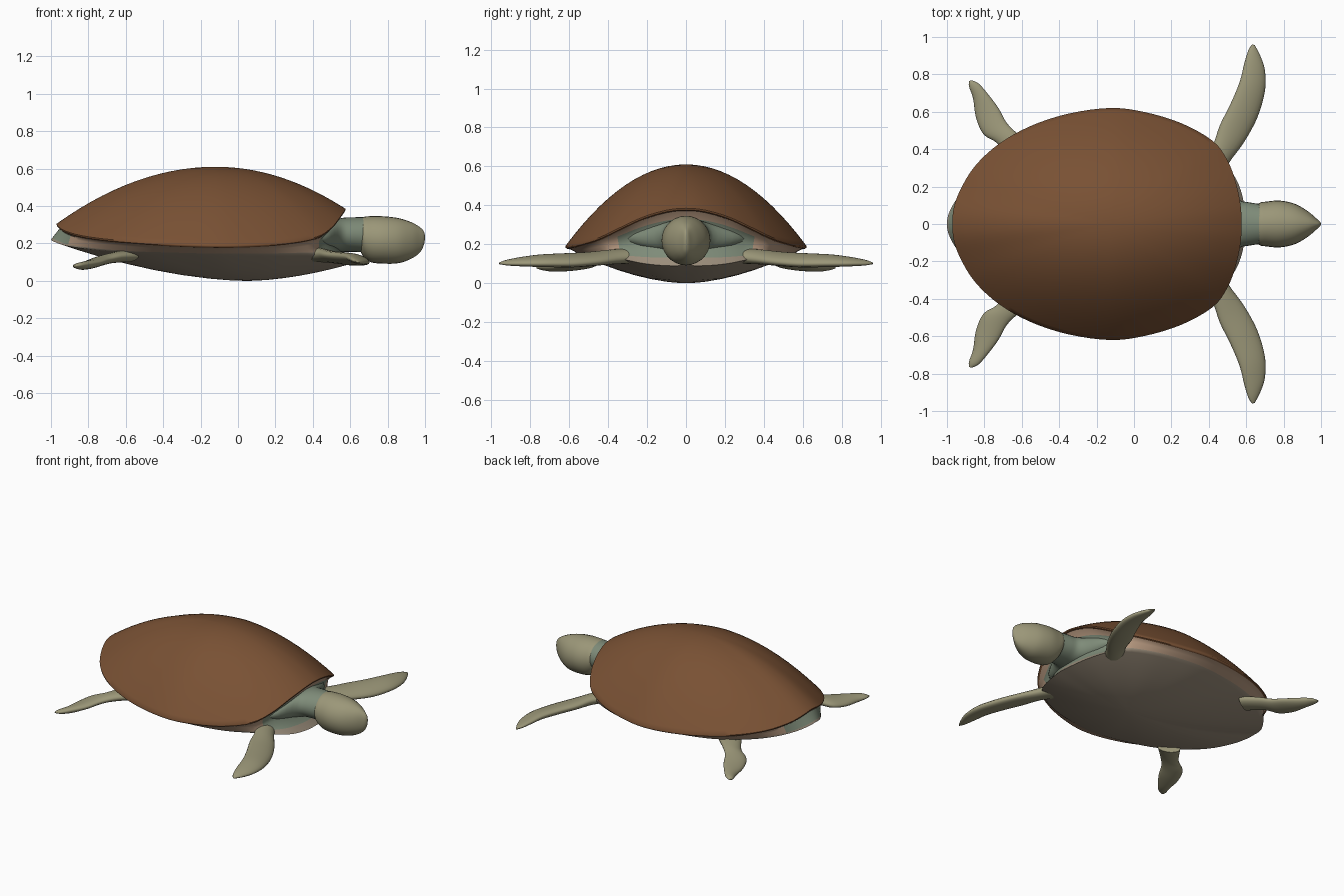
import bpy, bmesh, math
from mathutils import Vector

if "Cube" in bpy.data.objects:
    bpy.data.objects.remove(bpy.data.objects["Cube"])


def material(name, rgb):
    m = bpy.data.materials.new(name)
    m.diffuse_color = (*rgb, 1)
    m.use_nodes = True
    m.node_tree.nodes["Principled BSDF"].inputs["Base Color"].default_value = m.diffuse_color
    return m


BROWN = material("shell brown", (0.19, 0.082, 0.034))
CREAM = material("cream", (0.46, 0.31, 0.21))
TAUPE = material("belly", (0.33, 0.27, 0.20))
GREEN = material("grey green", (0.21, 0.26, 0.19))
OLIVE = material("olive skin", (0.33, 0.31, 0.19))


def loft(name, rings, mats, pick=None, angle=50):
    """Skin a list of closed rings; pick(ring, centre) gives the material slot."""
    bm = bmesh.new()
    vs = [[bm.verts.new(p) for p in r] for r in rings]
    n = len(rings[0])
    for k in range(len(rings) - 1):
        for i in range(n):
            j = (i + 1) % n
            f = bm.faces.new((vs[k][i], vs[k][j], vs[k + 1][j], vs[k + 1][i]))
            if pick:
                f.material_index = pick(k, f.calc_center_median())
    for r in (vs[0], vs[-1]):
        f = bm.faces.new(r)
        if pick:
            f.material_index = pick(0 if r is vs[0] else len(rings), f.calc_center_median())
    bmesh.ops.recalc_face_normals(bm, faces=bm.faces)
    me = bpy.data.meshes.new(name)
    bm.to_mesh(me)
    bm.free()
    for m in mats:
        me.materials.append(m)
    ob = bpy.data.objects.new(name, me)
    bpy.context.collection.objects.link(ob)
    bpy.ops.object.select_all(action='DESELECT')
    ob.select_set(True)
    bpy.context.view_layer.objects.active = ob
    bpy.ops.object.shade_smooth_by_angle(angle=math.radians(angle))
    return ob


def spline(pts, steps, closed):
    """Catmull-Rom through tuples of any length."""
    n, out = len(pts), []
    get = (lambda i: pts[i % n]) if closed else (lambda i: pts[max(0, min(n - 1, i))])
    for i in range(n if closed else n - 1):
        a, b, c, d = (get(i + k) for k in (-1, 0, 1, 2))
        for s in range(steps):
            t = s / steps
            out.append(tuple(0.5 * (2 * q + (r - p) * t + (2 * p - 5 * q + 4 * r - u) * t * t
                                    + (3 * q - p - 3 * r + u) * t ** 3)
                             for p, q, r, u in zip(a, b, c, d)))
    return out if closed else out + [tuple(pts[-1])]


def outline(half):
    full = half + [(x, -y, z) for x, y, z in half[-2:0:-1]]
    return [Vector(p) for p in spline(full, 4, True)]


# Outlines: shell rim and belly edge (nose to tail, one half)
rim = outline([(.575, 0, .385), (.57, .1, .375), (.545, .22, .34), (.5, .34, .285),
               (.42, .445, .235), (.25, .54, .205), (.05, .6, .192), (-.13, .62, .19),
               (-.35, .59, .197), (-.55, .525, .21), (-.72, .43, .225), (-.85, .31, .245),
               (-.93, .18, .27), (-.965, .08, .295), (-.97, 0, .305)])
edge = outline([(.6, 0, .09), (.59, .1, .09), (.56, .21, .1), (.5, .31, .12),
                (.41, .4, .14), (.24, .48, .14), (.05, .52, .14), (-.13, .53, .14),
                (-.34, .5, .145), (-.53, .45, .15), (-.7, .37, .16), (-.84, .27, .175),
                (-.93, .16, .19), (-.985, .07, .21), (-1.0, 0, .22)])
TOP = Vector((-.12, 0, .61))
BOTTOM = Vector((.05, 0, 0))


def inset(p, s, dz=0):
    return Vector((TOP.x + (p.x - TOP.x) * s, p.y * s, p.z + dz))


# Domed shell with a rounded lip
rings = []
for s in [.02] + [k / 14 for k in range(1, 14)] + [.97, 1]:
    rings.append([inset(p, s, (TOP.z - p.z) * (1 - s * s)) for p in rim])
rings += [[inset(p, s, dz) for p in rim] for s, dz in ((.998, -.008), (.985, -.013), (.94, -.006))]
loft("shell", rings, [BROWN])

# Body: cream lip, side wall with green neck and tail openings, rounded belly
rings = [[inset(p, s, dz) for p in rim] for s, dz in ((.8, .03), (.985, -.012))]
for t in (.15, .35, .6, .85):
    ring = []
    for p, e in zip(rim, edge):
        v = inset(p, .97, -.012).lerp(e, t)
        if v.x > .4:
            v.x -= .06 * math.sin(math.pi * t) * min(1, (v.x - .4) / .1)
        ring.append(v)
    rings.append(ring)
for s in (1, .97, .9, .8, .65, .5, .35, .2, .1, .02):
    rings.append([Vector((BOTTOM.x + (e.x - BOTTOM.x) * s, e.y * s, e.z * s ** 1.75)) for e in edge])


def body_slot(k, c):
    if 2 <= k <= 4 and ((c.x > .4 and abs(c.y) < .34) or (c.x < -.85 and abs(c.y) < .2)):
        return 2
    return 0 if k < 5 else 1


loft("body", rings, [CREAM, TAUPE, GREEN], body_slot)


def tube(name, sections, mat, n=28):
    """Oval sections along x: (x, half width, bottom z, top z)."""
    rings = []
    for x, w, lo, hi in spline(sections, 4, False):
        w, c, h = max(w, .004), (lo + hi) / 2, max((hi - lo) / 2, .004)
        rings.append([(x, w * math.cos(a), c + h * math.sin(a))
                      for a in (2 * math.pi * i / n for i in range(n))])
    return loft(name, rings, [mat])


# Neck flaring into the body, and head
tube("neck", [(.4, .33, .16, .29), (.48, .27, .155, .31), (.55, .14, .155, .335),
              (.62, .115, .155, .34), (.74, .1, .15, .34)], GREEN)
tube("head", [(.655, .08, .16, .325), (.67, .112, .13, .341), (.71, .12, .1, .346), (.78, .125, .092, .345),
              (.86, .108, .095, .335), (.93, .068, .12, .312), (.975, .03, .155, .285),
              (.993, .014, .19, .265), (.999, .004, .22, .245)], OLIVE)


def flipper(name, sections, side, n=20):
    """Blade sections: two edge points (x, y, z) and a half thickness."""
    rings = []
    for ax, ay, az, bx, by, bz, h in spline(sections, 4, False):
        a, b = Vector((ax, ay, az)), Vector((bx, by, bz))
        c, half = (a + b) / 2, (b - a) / 2
        ring = []
        for i in range(n):
            t = 2 * math.pi * i / n
            p = c + half * math.cos(t) + Vector((0, 0, h * math.sin(t)))
            ring.append((p.x, p.y * side, p.z))
        rings.append(ring)
    loft(name, rings, [OLIVE], angle=70)


front = [(.36, .34, .145, .46, .24, .135, .04), (.42, .42, .145, .51, .33, .125, .036),
         (.46, .53, .14, .59, .44, .11, .032), (.515, .64, .135, .66, .57, .1, .032),
         (.565, .76, .13, .7, .71, .1, .029), (.59, .86, .12, .7, .82, .1, .022),
         (.612, .93, .11, .675, .9, .1, .014), (.632, .96, .103, .645, .957, .1, .004)]
rear = [(-.66, .33, .135, -.53, .4, .135, .035), (-.73, .43, .115, -.62, .48, .13, .028),
        (-.805, .48, .095, -.68, .54, .115, .027), (-.845, .57, .08, -.725, .62, .1, .025),
        (-.86, .67, .075, -.785, .7, .09, .022), (-.882, .735, .078, -.83, .75, .085, .014),
        (-.882, .765, .08, -.865, .768, .08, .004)]
for side, label in ((1, "left"), (-1, "right")):
    flipper(f"front_flipper_{label}", front, side)
    flipper(f"rear_flipper_{label}", rear, side)
